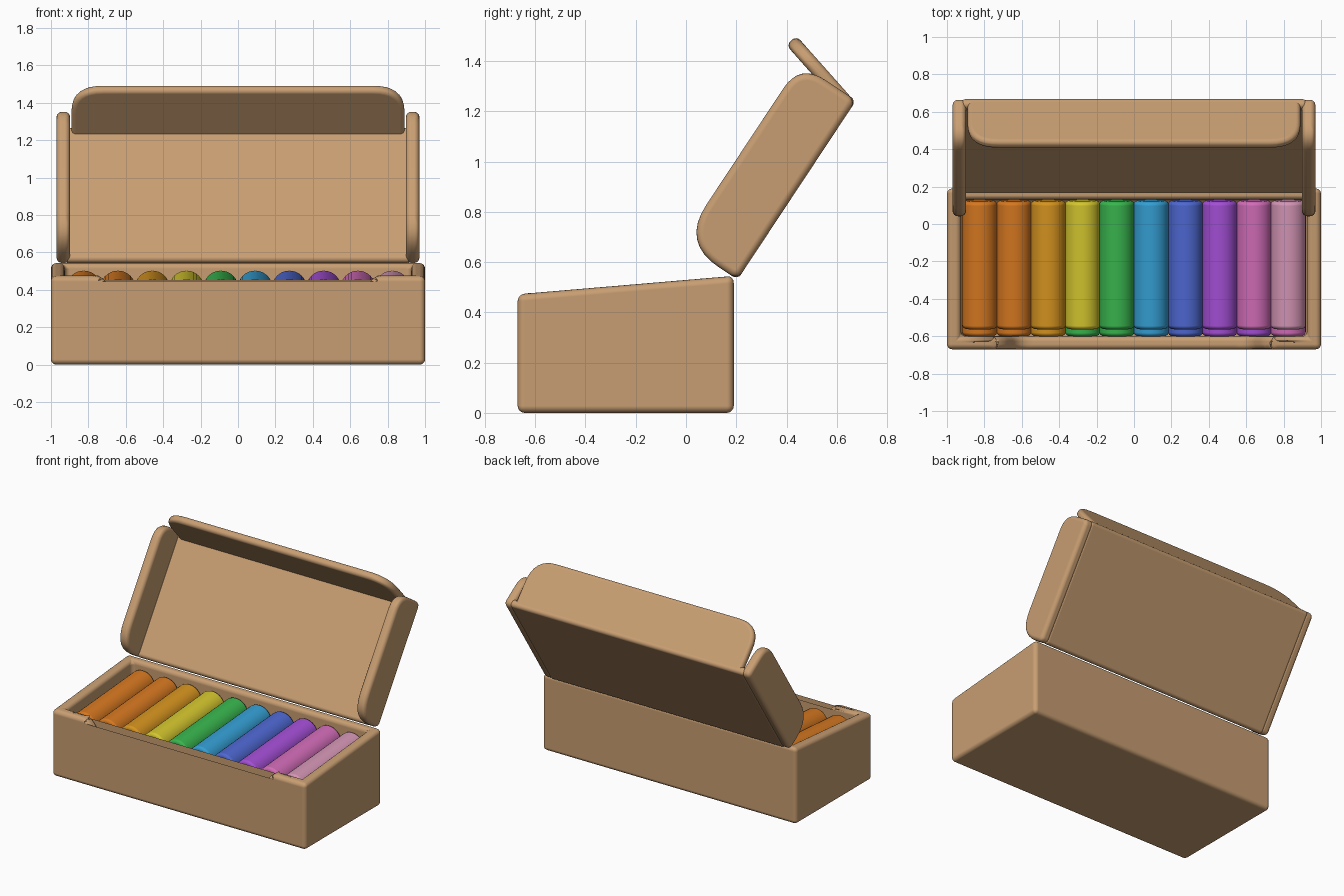
import bpy, bmesh
from mathutils import Vector, Matrix

cube = bpy.data.objects.get("Cube")
if cube:
    bpy.data.objects.remove(cube, do_unlink=True)


def material(name, hexcode):
    def linear(c):
        return c / 12.92 if c <= 0.04045 else ((c + 0.055) / 1.055) ** 2.4
    rgba = [linear(c / 255) for c in bytes.fromhex(hexcode)] + [1]
    mat = bpy.data.materials.new(name)
    mat.use_nodes = True
    mat.diffuse_color = rgba
    bsdf = mat.node_tree.nodes["Principled BSDF"]
    bsdf.inputs["Base Color"].default_value = rgba
    bsdf.inputs["Roughness"].default_value = 0.7
    return mat


CARD = material("cardboard", "C89E72")
PAINT = {name: material(name, code) for name, code in (
    ("orange", "D67820"), ("amber", "D6941F"), ("yellow", "D4C62E"),
    ("green", "38B64E"), ("cyan", "349FD4"), ("blue", "4E68D2"),
    ("purple", "A44FD6"), ("pink", "D26CB8"), ("pale_pink", "D495B5"))}

X, Y, Z = Vector((1, 0, 0)), Vector((0, 1, 0)), Vector((0, 0, 1))


def rounded(corners, steps=8):
    """Outline from (a, b, setback) corners; each setback becomes a curve."""
    out = []
    for i, (a, b, r) in enumerate(corners):
        p = Vector((a, b))
        if not r:
            out.append(p)
            continue
        before = p + (Vector(corners[i - 1][:2]) - p).normalized() * r
        after = p + (Vector(corners[(i + 1) % len(corners)][:2]) - p).normalized() * r
        for k in range(steps + 1):
            t = k / steps
            out.append(before * (1 - t) ** 2 + p * 2 * t * (1 - t) + after * t * t)
    return out


def finish(name, bm, mat):
    bmesh.ops.recalc_face_normals(bm, faces=bm.faces)
    mesh = bpy.data.meshes.new(name)
    bm.to_mesh(mesh)
    bm.free()
    mesh.materials.append(mat)
    obj = bpy.data.objects.new(name, mesh)
    bpy.context.collection.objects.link(obj)
    return obj


def slab(name, corners, origin, u, v, depth):
    """Extrude an outline lying in the u, v plane along the depth vector."""
    bm = bmesh.new()
    face = bm.faces.new([bm.verts.new(origin + u * p.x + v * p.y) for p in rounded(corners)])
    new = bmesh.ops.extrude_face_region(bm, geom=[face])["geom"]
    verts = [g for g in new if isinstance(g, bmesh.types.BMVert)]
    bmesh.ops.translate(bm, vec=depth, verts=verts)
    return finish(name, bm, CARD)


def soften(obj, width):
    for poly in obj.data.polygons:
        poly.use_smooth = True
    bevel = obj.modifiers.new("Soft edges", "BEVEL")
    bevel.width = width
    bevel.segments = 4
    bevel.limit_method = "ANGLE"
    bevel.use_clamp_overlap = False
    bevel.harden_normals = True


def carve(obj, cutter):
    mod = obj.modifiers.new("Cut", "BOOLEAN")
    mod.operation = "DIFFERENCE"
    mod.solver = "EXACT"
    mod.object = cutter
    bpy.context.view_layer.objects.active = obj
    bpy.ops.object.modifier_apply(modifier=mod.name)
    bpy.data.objects.remove(cutter, do_unlink=True)


# Tray with sloping rim, open cavity and scooped front wall
tray = slab("tray", [(-0.67, 0, 0), (-0.67, 0.472, 0), (0.19, 0.545, 0), (0.19, 0, 0)],
            -X, Y, Z, X * 2)
carve(tray, slab("cavity_cutter", [(-0.6, 0.07, 0), (-0.6, 0.9, 0), (0.13, 0.9, 0), (0.13, 0.07, 0)],
                 X * -0.925, Y, Z, X * 1.85))
half = [(0.8, 0.8, 0), (0.8, 0.5, 0), (0.7, 0.455, 0.07), (0.615, 0.265, 0.08)]
notch = half + [(-a, b, r) for a, b, r in reversed(half)]
carve(tray, slab("notch_cutter", notch, Y * -0.8, X, Z, Y * 0.3))
soften(tray, 0.028)

# Opened lid: u runs up the lid, v points to its inside
hinge = Vector((0, 0.205, 0.53))
u = Vector((0, 0.552, 0.834))
v = Vector((0, -0.834, 0.552))
lid = slab("lid_panel", [(-0.925, 0, 0), (0.925, 0, 0), (0.925, 0.855, 0), (-0.925, 0.855, 0)],
           hinge, X, u, v * 0.055)
soften(lid, 0.024)

for side, s in (("left", 1), ("right", -1)):
    flap = slab(side + "_lid_flap",
                [(0, 0, 0.04), (0.855, 0, 0.04), (0.855, 0.268, 0.12), (0, 0.268, 0.18)],
                hinge + X * s * 0.898, u, v, X * s * 0.072)
    soften(flap, 0.028)

# Front lip of the lid, folded partly back
lip = slab("lid_front_lip",
           [(-0.89, 0, 0), (0.89, 0, 0), (0.89, 0.355, 0.17), (-0.89, 0.355, 0.17)],
           Vector((0, 0.675, 1.235)), X, Vector((0, -0.664, 0.748)),
           Vector((0, -0.748, -0.664)) * 0.055)
soften(lip, 0.024)


def stick(name, x, front, height, mat):
    start = Vector((x, front, height))
    end = Vector((x, 0.125, height + 0.05))
    axis = end - start
    bm = bmesh.new()
    place = Matrix.Translation((start + end) / 2) @ axis.to_track_quat("Z", "Y").to_matrix().to_4x4()
    bmesh.ops.create_cone(bm, cap_ends=True, segments=32, radius1=0.094, radius2=0.094,
                          depth=axis.length, matrix=place)
    soften(finish(name, bm, mat), 0.022)


# Two layers of coloured sticks
upper = "orange orange amber yellow green cyan blue purple pink pale_pink".split()
lower = "orange orange amber green green cyan blue purple purple pink".split()
for layer, names, front, height in (("upper", upper, -0.56, 0.36), ("lower", lower, -0.598, 0.175)):
    for i, colour in enumerate(names):
        stick(f"{layer}_stick_{i + 1}", -0.825 + i * 0.1833, front, height, PAINT[colour])
